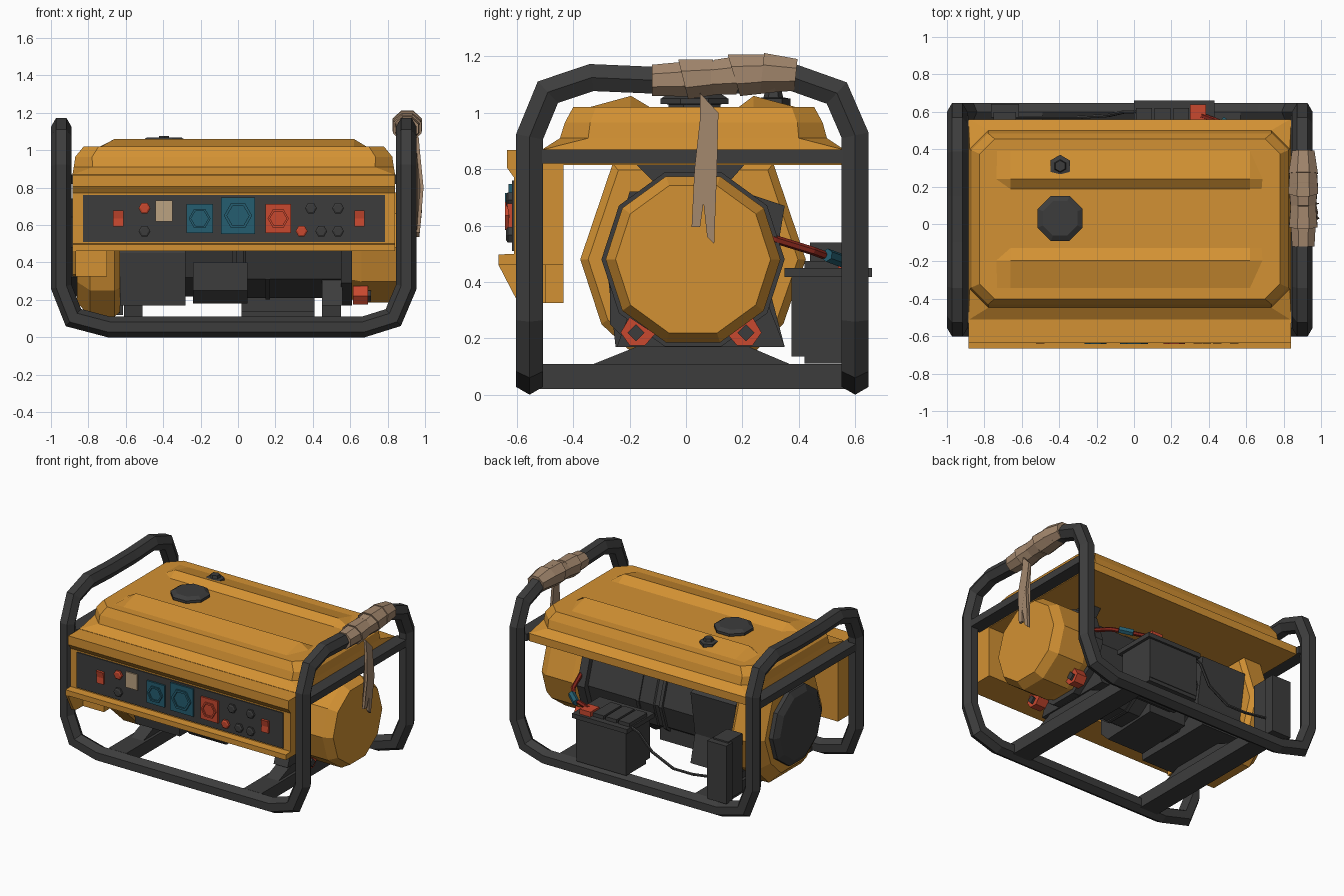
import bpy, bmesh, math
from mathutils import Vector

if "Cube" in bpy.data.objects:
    bpy.data.objects.remove(bpy.data.objects["Cube"])


def mat(name, r, g, b):
    m = bpy.data.materials.new(name)
    m.diffuse_color = (r, g, b, 1)
    m.use_nodes = True
    m.node_tree.nodes["Principled BSDF"].inputs["Base Color"].default_value = m.diffuse_color
    return m


ORANGE = mat("orange_paint", .65, .285, .033)
DARK = mat("dark_metal", .046, .046, .046)
TEAL = mat("teal_plastic", .018, .11, .16)
RED = mat("red_plastic", .58, .065, .028)
WIRE = mat("dark_red_wire", .24, .02, .012)
TAN = mat("tan_cloth", .37, .245, .155)
METER = mat("beige_plastic", .5, .36, .22)


def loft(name, rings, m, closed=False):
    """Skin a list of equal point rings, capped unless closed."""
    bm = bmesh.new()
    vs = [[bm.verts.new(p) for p in r] for r in rings]
    n = len(vs[0])
    pairs = list(zip(vs, vs[1:])) + ([(vs[-1], vs[0])] if closed else [])
    for a, b in pairs:
        for i in range(n):
            j = (i + 1) % n
            bm.faces.new((a[i], a[j], b[j], b[i]))
    if not closed:
        bm.faces.new(vs[0])
        bm.faces.new(vs[-1])
    bmesh.ops.recalc_face_normals(bm, faces=bm.faces)
    me = bpy.data.meshes.new(name)
    bm.to_mesh(me)
    bm.free()
    me.materials.append(m)
    ob = bpy.data.objects.new(name, me)
    bpy.context.collection.objects.link(ob)
    return ob


def box(name, x0, x1, y0, y1, z0, z1, m):
    return loft(name, [[(x0, y0, z), (x1, y0, z), (x1, y1, z), (x0, y1, z)] for z in (z0, z1)], m)


def prism(name, profile, x0, x1, m):
    """Extrude a (y, z) profile along x."""
    return loft(name, [[(x, y, z) for y, z in profile] for x in (x0, x1)], m)


def drum(name, axis, c, rings, n, m, phase=0):
    """Turned shape along an axis: rings are (position, radius), c the other two coordinates."""
    out = []
    for pos, r in rings:
        ring = []
        for i in range(n):
            a = phase + math.tau * i / n
            p = [c[0] + r * math.cos(a), c[1] + r * math.sin(a)]
            p.insert("xyz".index(axis), pos)
            ring.append(p)
        out.append(ring)
    return loft(name, out, m)


def tube(name, pts, r, n, m, up, closed=False):
    """Mitred n-sided tube; up gives the first corner's direction."""
    pts = [Vector(p) for p in pts]
    k = len(pts)
    d = (pts[1] - pts[0]).normalized()
    u = Vector(up)
    u = (u - d * u.dot(d)).normalized()
    v = d.cross(u)
    ring = [pts[0] + r * (u * math.cos(math.tau * i / n) + v * math.sin(math.tau * i / n)) for i in range(n)]
    rings = [ring]
    for i in range(1, k):
        d = (pts[i] - pts[i - 1]).normalized()
        nd = (pts[(i + 1) % k] - pts[i]).normalized() if (closed or i < k - 1) else d
        nrm = d + nd
        ring = [p + d * ((pts[i] - p).dot(nrm) / d.dot(nrm)) for p in ring]
        rings.append(ring)
    return loft(name, rings, m, closed)


# Tubular frame: one closed loop over both hoops and along the floor
front_half = [(.15, 1.115), (-.1, 1.115), (-.335, 1.125), (-.49, 1.073), (-.555, .915)]
back_half = [(.6, .92), (.535, 1.07), (.38, 1.125)]
floor = [(-.945, .27), (-.88, .105), (-.69, .055), (.67, .055), (.83, .105), (.9, .27)]
path = [(-.945, y, z) for y, z in front_half] + [(x, -.555, z) for x, z in floor]
path += [(.9, y, z) for y, z in front_half[::-1] + back_half[::-1]]
path += [(x, .6, z) for x, z in floor[::-1]] + [(-.945, y, z) for y, z in back_half]
tube("frame_tube", path, .055, 6, DARK, (1, 0, 0), True)
for x, s in ((-.93, "left"), (.885, "right")):
    box(s + "_side_bar", x - .045, x + .045, -.53, .58, .82, .87, DARK)
for x, s in ((-.56, "left"), (.5, "right")):
    box(s + "_floor_bar", x - .07, x + .07, -.55, .6, .02, .108, DARK)
    prism(s + "_engine_mount", [(-.33, .108), (-.15, .18), (.2, .18), (.37, .108)], x - .05, x + .05, DARK)


# Fuel tank
def octo(x0, x1, y0, y1, z, c):
    return [(x0 + c, y0, z), (x1 - c, y0, z), (x1, y0 + c, z), (x1, y1 - c, z),
            (x1 - c, y1, z), (x0 + c, y1, z), (x0, y1 - c, z), (x0, y0 + c, z)]


loft("fuel_tank", [octo(-.885, .84, -.51, .56, .815, .005), octo(-.885, .84, -.51, .56, .87, .005),
                   octo(-.878, .833, -.447, .5, .91, .1), octo(-.87, .825, -.43, .485, .965, .09),
                   octo(-.825, .78, -.4, .455, 1.02, .08)], ORANGE)
for s, ya, yp, yb in (("front", -.36, -.195, -.12), ("back", .41, .24, .18)):
    loft(s + "_tank_ridge", [[(x0, ya, 1.015), (x0, yp, z), (x0, yb, 1.015)]
                             for x0, z in ((-.74, 1.018), (-.66, 1.06), (.62, 1.06), (.69, 1.018))], ORANGE)
drum("fuel_cap", "z", (-.395, .03), [(1.01, .1), (1.03, .1), (1.032, .13), (1.05, .13), (1.068, .1)], 8, DARK, math.pi / 8)
drum("vent_cap", "z", (-.395, .31), [(1.01, .06), (1.05, .06), (1.055, .035), (1.075, .03)], 6, DARK, math.pi / 6)

# Control panel housing
prism("panel_housing", [(-.435, .868), (-.635, .868), (-.635, .805), (-.61, .77), (-.61, .5), (-.665, .497),
                        (-.665, .46), (-.435, .46)], -.885, .84, ORANGE)
box("left_cheek", -.87, -.7, -.5, -.435, .325, .47, ORANGE)
prism("cheek_end_plate", [(-.435, .46), (-.665, .46), (-.6, .335), (-.56, .325), (-.435, .325)], -.885, -.865, ORANGE)
box("panel_plate", -.83, .785, -.618, -.6, .51, .76, DARK)
for i, (x, z, w, h) in enumerate(((-.64, .635, .055, .085), (.65, .635, .055, .085))):
    prism(f"rocker_switch_{i}", [(-.61, z - h / 2), (-.632, z - h / 2), (-.628, z), (-.636, z + h / 2), (-.61, z + h / 2)],
          x - w / 2, x + w / 2, RED)
box("hour_meter", -.44, -.35, -.627, -.61, .62, .73, METER)
for x, z, w, h, m, s in ((-.205, .635, .14, .155, TEAL, "left"), (0, .65, .18, .195, TEAL, "middle"),
                         (.215, .635, .135, .155, RED, "right")):
    box(s + "_socket", x - w / 2, x + w / 2, -.63, -.61, z - h / 2, z + h / 2, m)
    r = w * .42
    drum(s + "_socket_ring", "y", (x, z), [(-.62, r), (-.642, r), (-.642, r * .78), (-.632, r * .78)], 6, m)
for i, (x, z, m) in enumerate(((-.5, .69, RED), (-.5, .567, DARK), (.34, .567, RED), (.39, .69, DARK),
                               (.535, .69, DARK), (.445, .567, DARK), (.535, .567, DARK))):
    drum(f"panel_knob_{i}", "y", (x, z), [(-.61, .032), (-.632, .032), (-.638, .022)], 6, m)

# Engine and alternator
C = (.025, .48)
drum("alternator_cover", "x", C, [(.6, .29), (.66, .31), (.86, .31), (.92, .275)], 10, ORANGE)
drum("alternator_rim", "x", C, [(.55, .325), (.61, .325)], 10, DARK)
drum("alternator_body", "x", C, [(.02, .26), (.04, .285), (.56, .285)], 10, DARK)
drum("engine_body", "x", C, [(-.65, .275), (-.02, .275), (.03, .28)], 10, DARK)
for i, x in enumerate((-.02, .16)):
    drum(f"body_rib_{i}", "x", C, [(x - .012, .293), (x + .012, .293)], 10, DARK)
shroud = [(-.375, .48), (-.26, .82), (.31, .82), (.425, .48), (.345, .25), (.2, .11), (-.15, .11), (-.3, .25)]
loft("engine_shroud", [[(x, C[0] + (y - C[0]) * s, C[1] + (z - C[1]) * s) for y, z in shroud]
                       for x, s in ((-.63, .93), (-.66, 1), (-.79, 1), (-.86, .8))], ORANGE)
drum("starter_disc", "x", C, [(-.84, .275), (-.89, .275), (-.915, .23)], 10, DARK)
prism("crankcase", [(-.25, .17), (.35, .17), (.3, .36), (.35, .67), (.2, .72), (-.2, .72), (-.28, .45)], -.63, -.28, DARK)
prism("lower_block", [(-.2, .18), (.22, .2), (.22, .4), (-.27, .4), (-.27, .25)], -.24, .05, DARK)
prism("alternator_foot", [(-.245, .17), (.35, .17), (.28, .35), (-.18, .35)], .45, .56, DARK)
prism("tank_bracket", [(-.19, .83), (-.1, .74), (.14, .74), (.22, .83)], .45, .56, DARK)
for s in (-1, 1):
    side = "front" if s < 0 else "back"
    prof = [(.218, .275), (.128, .215), (.163, .175), (.218, .175), (.25, .22)]
    prism(side + "_red_clamp", [(.018 + s * y, z) for y, z in prof], .615, .695, RED)
    drum(side + "_clamp_bolt", "x", (.018 + s * .195, .22), [(.69, .03), (.71, .03)], 4, DARK)

# Battery and regulator box at the back
box("battery_tray", 0.02, .41, .42, .64, .11, .14, DARK)
box("battery_case", .02, .41, .375, .645, .135, .42, DARK)
box("battery_lid", 0, .43, .35, .66, .418, .45, DARK)
for i in range(3):
    box(f"battery_cell_cap_{i}", .01 + i * .1, .095 + i * .1, .42, .62, .448, .475, DARK)
box("battery_terminal", .3, .385, .54, .64, .448, .485, RED)
box("regulator_box", -.75, -.63, .44, .6, .13, .54, DARK)
box("regulator_cover", -.765, -.615, .57, .642, .12, .53, DARK)
tube("red_cable", [(.59, .27, .57), (.6, .32, .55), (.57, .45, .51), (.5, .53, .48), (.36, .58, .475)], .015, 6, WIRE, (0, 0, 1))
tube("cable_plug", [(.545, .5, .495), (.47, .555, .475)], .024, 6, TEAL, (0, 0, 1))
tube("black_cable", [(.05, .6, .46), (-.05, .6, .42), (-.14, .58, .3), (-.3, .57, .22), (-.45, .57, .22), (-.66, .57, .25)],
     .01, 6, DARK, (0, 0, 1))

# Cloth wrap on the right handle
for i, (y0, y1, r0, r1, k) in enumerate(((-.12, .02, .06, .068, 0), (-.01, .11, .076, .066, -.25), (.08, .2, .067, .077, .3),
                                         (.17, .3, .08, .072, -.3), (.27, .39, .078, .06, .1))):
    rings = []
    for y, r, kk in ((y0, r0, k if i else 0), (y1, r1, k)):
        zc = 1.115 + .025 * max(0, min(1, (y + .05) / .3)) - .08 * max(0, y - .33)
        ring = []
        for j in range(8):
            a = math.tau * (j + .5) / 8
            z = r * math.sin(a)
            ring.append((.905 + r * 1.08 * math.cos(a), y + kk * z, zc + z))
        rings.append(ring)
    loft(f"handle_wrap_{i}", rings, TAN)
strip = prism("hanging_cloth", [(.05, 1.07), (.115, 1.0), (.11, .8), (.1, .535), (.075, .56), (.062, .68), (.05, .595),
                                (.02, .595), (.03, .8), (.05, .98)], .948, .966, TAN)
for v in strip.data.vertices:
    v.co.x += .028 * max(0, 1 - abs(v.co.z - .78) / .28)
